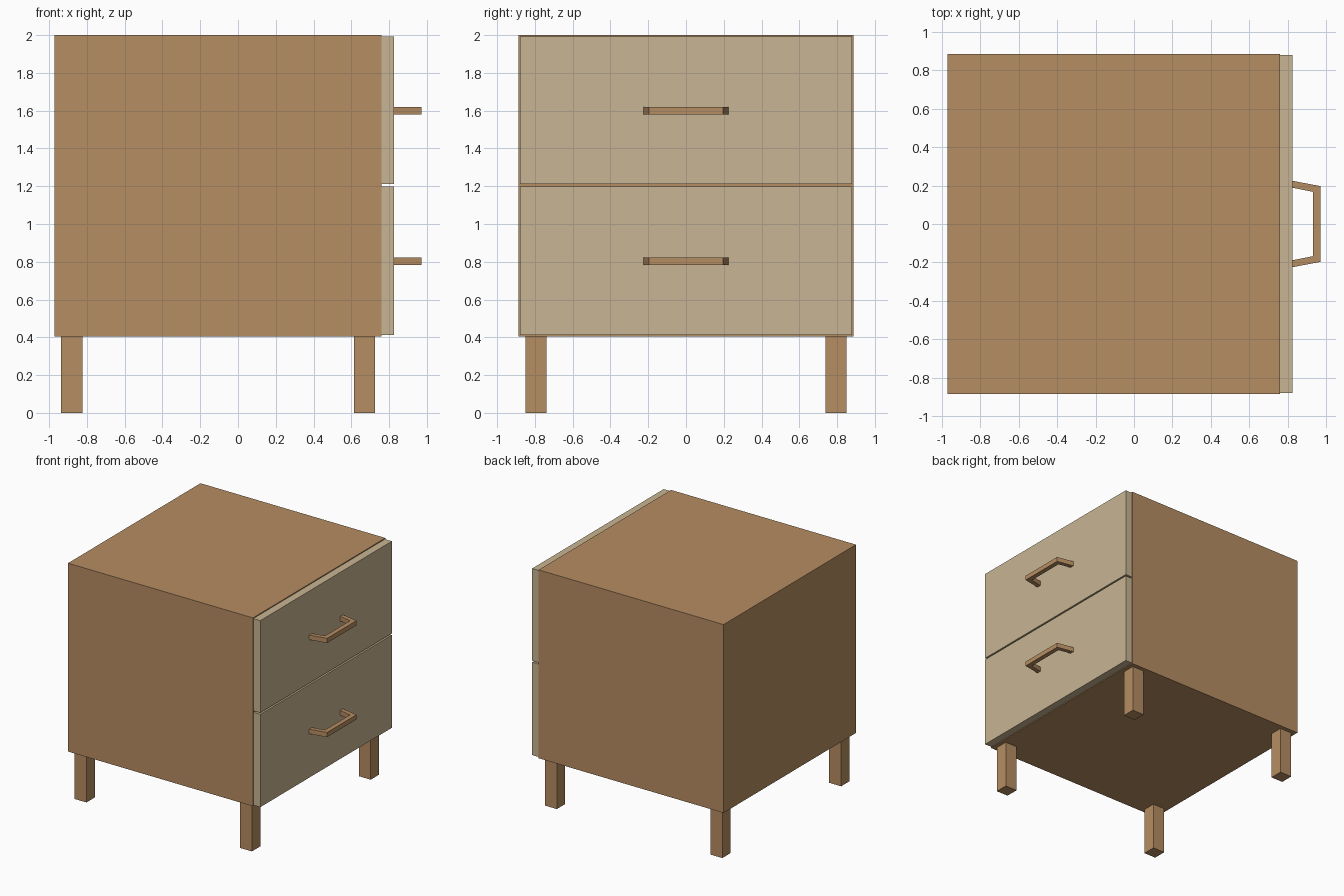
import bpy, bmesh

if "Cube" in bpy.data.objects:
    bpy.data.objects.remove(bpy.data.objects["Cube"])


def material(name, rgb):
    m = bpy.data.materials.new(name)
    m.diffuse_color = (*rgb, 1.0)
    m.use_nodes = True
    m.node_tree.nodes["Principled BSDF"].inputs["Base Color"].default_value = m.diffuse_color
    return m


wood = material("warm wood", (0.468, 0.266, 0.122))
cream = material("cream front", (0.578, 0.462, 0.292))


def prism(name, outline, z0, z1, mat):
    """Extrude an xy outline (counter-clockwise) from z0 to z1."""
    bm = bmesh.new()
    face = bm.faces.new([bm.verts.new((x, y, z0)) for x, y in outline])
    top = bmesh.ops.extrude_face_region(bm, geom=[face])["geom"]
    verts = [g for g in top if isinstance(g, bmesh.types.BMVert)]
    bmesh.ops.translate(bm, verts=verts, vec=(0, 0, z1 - z0))
    bmesh.ops.recalc_face_normals(bm, faces=bm.faces)
    mesh = bpy.data.meshes.new(name)
    bm.to_mesh(mesh)
    bm.free()
    mesh.materials.append(mat)
    obj = bpy.data.objects.new(name, mesh)
    bpy.context.collection.objects.link(obj)
    return obj


def box(name, x0, x1, y0, y1, z0, z1, mat):
    return prism(name, [(x0, y0), (x1, y0), (x1, y1), (x0, y1)], z0, z1, mat)


# Cabinet body
box("cabinet_body", -0.972, 0.76, -0.886, 0.886, 0.405, 2.0, wood)

# Four square legs
for xname, x in (("back", -0.88), ("front", 0.67)):
    for yname, y in (("left", -0.795), ("right", 0.795)):
        box(f"{xname}_{yname}_leg", x - 0.056, x + 0.056,
            y - 0.056, y + 0.056, 0.0, 0.405, wood)

# Drawer fronts, each with a tapered bracket handle
half = [(0.825, 0.225), (0.972, 0.197), (0.825, 0.189), (0.933, 0.167)]
outer, inner = half[:2], half[2:]
handle = ([(x, -y) for x, y in outer] + [(x, y) for x, y in reversed(outer)]
          + inner + [(x, -y) for x, y in reversed(inner)])
for name, z0, z1, hz in (("lower", 0.412, 1.198, 0.803),
                         ("upper", 1.211, 1.992, 1.60)):
    box(f"{name}_drawer_front", 0.76, 0.825, -0.88, 0.88, z0, z1, cream)
    prism(f"{name}_handle", handle, hz - 0.02, hz + 0.02, wood)
